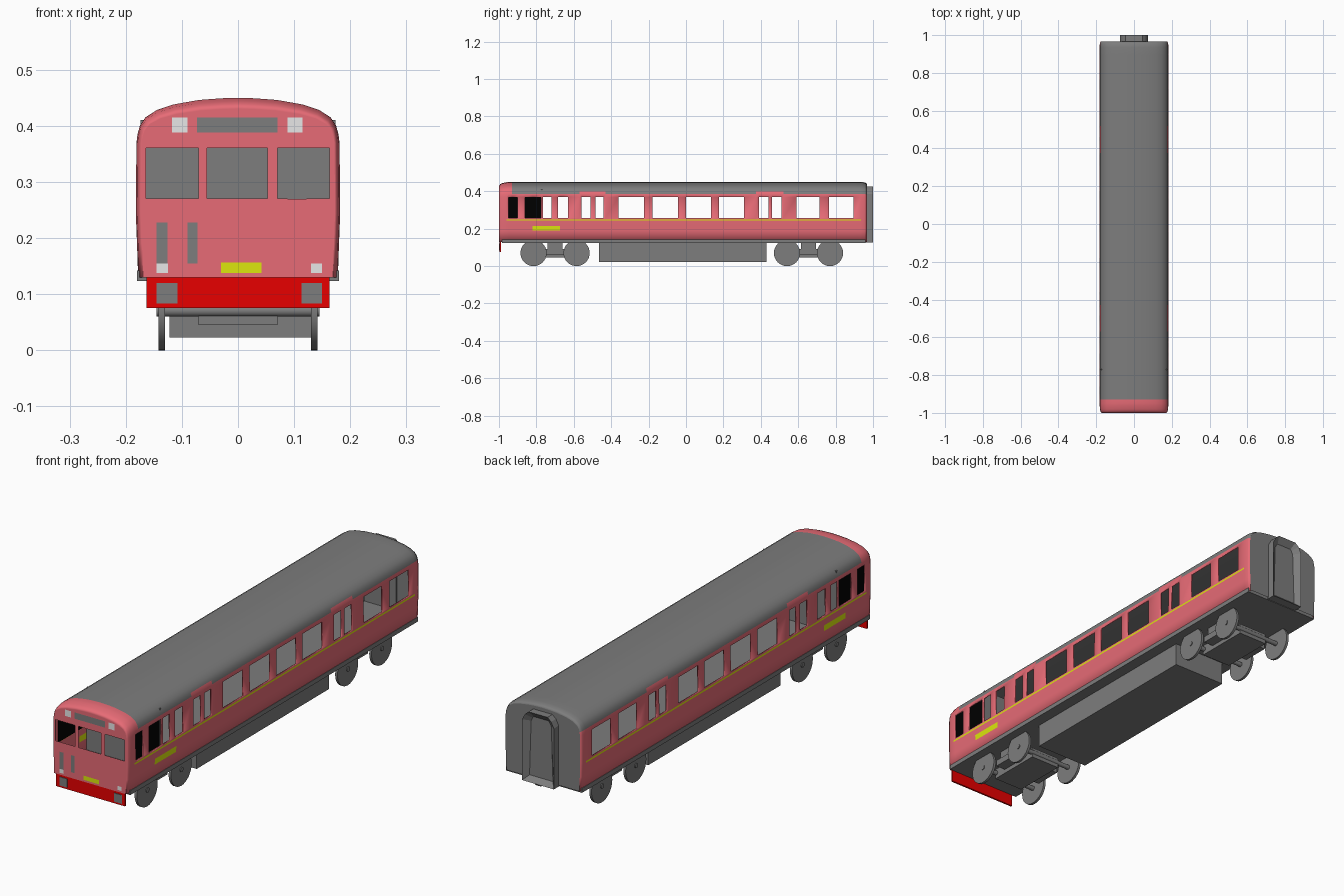
import bpy, bmesh, math
from mathutils import Vector

if "Cube" in bpy.data.objects:
    bpy.data.objects.remove(bpy.data.objects["Cube"])


def material(name, rgb):
    m = bpy.data.materials.new(name)
    m.diffuse_color = (*rgb, 1)
    m.use_nodes = True
    m.node_tree.nodes["Principled BSDF"].inputs["Base Color"].default_value = m.diffuse_color
    return m


GREY = material("grey", (0.205, 0.205, 0.205))
RED = material("dusty red", (0.84, 0.155, 0.19))
YELLOW = material("yellow", (0.9, 1.0, 0.005))
BRIGHT = material("bright red", (1.0, 0.0, 0.0))
WHITE = material("white", (1.0, 1.0, 1.0))
BLACK = material("black", (0.0, 0.0, 0.0))


def finish(bm, name, mats, smooth=False):
    me = bpy.data.meshes.new(name)
    bm.to_mesh(me)
    bm.free()
    ob = bpy.data.objects.new(name, me)
    bpy.context.collection.objects.link(ob)
    for m in mats:
        me.materials.append(m)
    if smooth:
        bpy.ops.object.select_all(action='DESELECT')
        ob.select_set(True)
        bpy.context.view_layer.objects.active = ob
        bpy.ops.object.shade_smooth_by_angle(angle=math.radians(35))
    return ob


def box(name, x0, x1, y0, y1, z0, z1, mat):
    bm = bmesh.new()
    bmesh.ops.create_cube(bm, size=1)
    for v in bm.verts:
        v.co = Vector(((x0 + x1) / 2 + v.co.x * (x1 - x0),
                       (y0 + y1) / 2 + v.co.y * (y1 - y0),
                       (z0 + z1) / 2 + v.co.z * (z1 - z0)))
    return finish(bm, name, [mat])


def disc(name, x, y, z, r, depth, mat):
    bm = bmesh.new()
    bmesh.ops.create_cone(bm, cap_ends=True, segments=32, radius1=r, radius2=r, depth=depth)
    for v in bm.verts:
        v.co = Vector((x + v.co.z, y + v.co.x, z + v.co.y))
    return finish(bm, name, [mat], True)


# Body cross-section, right half from sill to roof centre, then mirrored
HALF = [(.178, .13), (.180, .19), (.181, .215), (.182, .243), (.182, .250), (.182, .257),
        (.181, .369), (.179, .385), (.175, .40), (.165, .415), (.145, .428),
        (.115, .438), (.07, .446), (.03, .449), (0, .45)]
PROFILE = HALF + [(-x, z) for x, z in reversed(HALF[:-1])]


def ring(y, sx=1.0, k=1.0):
    return [(x * sx, y, z if z < .37 else .37 + (z - .37) * k) for x, z in PROFILE]


# Side window openings along y
WINDOWS = [(-.95, -.90), (-.86, -.775), (-.765, -.72), (-.685, -.63), (-.56, -.51),
           (-.485, -.44), (-.36, -.225), (-.18, -.043), (0, .135), (.176, .31),
           (.39, .44), (.46, .51), (.59, .715), (.765, .895)]
DOORS = [(-.57, -.43), (.375, .52)]
PANEL = (-.82, -.675)


def inside(y, spans):
    return any(a < y < b for a, b in spans)


def paint(y, z):
    """Body colour slot: 0 red, 1 grey, 2 yellow."""
    if .243 < z < .25 and -.97 < y < .94:
        return 2
    if .19 < z < .215 and inside(y, [PANEL]):
        return 2
    if z > .385 and y > -.93 and not (z < .40 and inside(y, DOORS)):
        return 1
    return 0


# Body shell: lofted rings, window cells left open
ends = {-1.0: (.95, .75), -.992: (.975, .86), -.98: (.99, .93), -.96: (1, .98),
        .955: (.995, .97), .967: (.97, .88)}
cuts = {c for span in WINDOWS + DOORS + [PANEL] for c in span} | {-.93, .935} | set(ends)
stations = sorted(cuts)
bm = bmesh.new()
rings = [[bm.verts.new(p) for p in ring(y, *ends.get(y, (1, 1)))] for y in stations]
for j in range(len(rings) - 1):
    ym = (stations[j] + stations[j + 1]) / 2
    for i in range(len(PROFILE) - 1):
        zm = (PROFILE[i][1] + PROFILE[i + 1][1]) / 2
        if .257 < zm < .369 and inside(ym, WINDOWS):
            continue
        a, b = rings[j], rings[j + 1]
        bm.faces.new((a[i], b[i], b[i + 1], a[i + 1])).material_index = paint(ym, zm)
body = finish(bm, "body_shell", [RED, GREY, YELLOW], True)
mod = body.modifiers.new("wall thickness", 'SOLIDIFY')
mod.thickness = .005
mod.offset = -1

# Front face: cut along detail edges, windows removed, details painted
HOLES = [(-.164, -.07, .27, .36), (-.055, .053, .27, .36), (.07, .163, .27, .36)]
DETAILS = [(-.073, .07, .388, .415, 1), (-.145, -.126, .155, .228, 1),
           (-.09, -.072, .155, .228, 1), (-.118, -.09, .388, .415, 2),
           (.088, .115, .388, .415, 2), (-.145, -.125, .138, .155, 2),
           (.13, .15, .138, .155, 2), (-.03, .042, .138, .156, 3)]


def within(c, r):
    return r[0] < c.x < r[1] and r[2] < c.z < r[3]


bm = bmesh.new()
bm.faces.new([bm.verts.new(p) for p in ring(-1.0, .95, .75)])
rects = HOLES + DETAILS
lines = [((x, -1, 0), (1, 0, 0)) for x in {v for r in rects for v in r[:2]}]
lines += [((0, -1, z), (0, 0, 1)) for z in {v for r in rects for v in r[2:4]}]
for co, no in lines:
    bmesh.ops.bisect_plane(bm, geom=bm.verts[:] + bm.edges[:] + bm.faces[:],
                           dist=1e-5, plane_co=co, plane_no=no)
gone = []
for f in bm.faces:
    c = f.calc_center_median()
    if any(within(c, r) for r in HOLES):
        gone.append(f)
    for r in DETAILS:
        if within(c, r):
            f.material_index = r[4]
bmesh.ops.delete(bm, geom=gone, context='FACES')
finish(bm, "front_face", [RED, GREY, WHITE, YELLOW])

# Rear end wall
bm = bmesh.new()
bm.faces.new([bm.verts.new(p) for p in reversed(ring(.967, .97, .88))])
finish(bm, "rear_wall", [GREY])

# Rear gangway with recessed door
bm = bmesh.new()
outline = [(.075, .125), (.075, .385), (.062, .41), (.045, .425)]
outline += [(-x, z) for x, z in reversed(outline)]
face = bm.faces.new([bm.verts.new((x, .96, z)) for x, z in reversed(outline)])
top = bmesh.ops.extrude_face_region(bm, geom=[face])
bmesh.ops.translate(bm, vec=(0, .04, 0),
                    verts=[g for g in top["geom"] if isinstance(g, bmesh.types.BMVert)])
bmesh.ops.recalc_face_normals(bm, faces=bm.faces[:])
door = max(bm.faces, key=lambda f: f.calc_center_median().y)
bmesh.ops.inset_region(bm, faces=[door], thickness=.028)
bmesh.ops.translate(bm, vec=(0, -.022, 0), verts=door.verts[:])
finish(bm, "rear_gangway", [GREY])

# Floor, cab interior, underfloor equipment
box("floor", -.18, .18, -.985, .96, .123, .142, GREY)
box("cab_partition", -.174, .174, -.774, -.767, .14, .41, GREY)
for s, side in ((-1, "left"), (1, "right")):
    box("cab_blind_" + side, s * .171 - .002, s * .171 + .002, -.97, -.776, .25, .375, BLACK)
box("underfloor_equipment", -.122, .13, -.465, .43, .023, .13, GREY)

# Front buffer beam with two plates
box("front_beam", -.163, .163, -.997, -.989, .075, .13, BRIGHT)
box("beam_plate_left", -.145, -.108, -.9995, -.996, .083, .12, GREY)
box("beam_plate_right", .113, .15, -.9995, -.996, .083, .12, GREY)

# Bogies with wheels and axles
for end, axles in (("front", (-.815, -.585)), ("rear", (.54, .77))):
    c = sum(axles) / 2
    box(end + "_bogie_frame", -.07, .07, c - .12, c + .12, .045, .09, GREY)
    box(end + "_bogie_crossbeam", -.115, .115, c - .06, c + .06, .063, .09, GREY)
    box(end + "_bogie_bolster", -.11, .11, c - .04, c + .04, .09, .125, GREY)
    for n, y in enumerate(axles):
        disc(f"{end}_axle_{n + 1}", 0, y, .07, .01, .29, GREY)
        for s, side in ((-1, "left"), (1, "right")):
            disc(f"{end}_wheel_{n + 1}_{side}", s * .136, y, .07, .07, .011, GREY)
